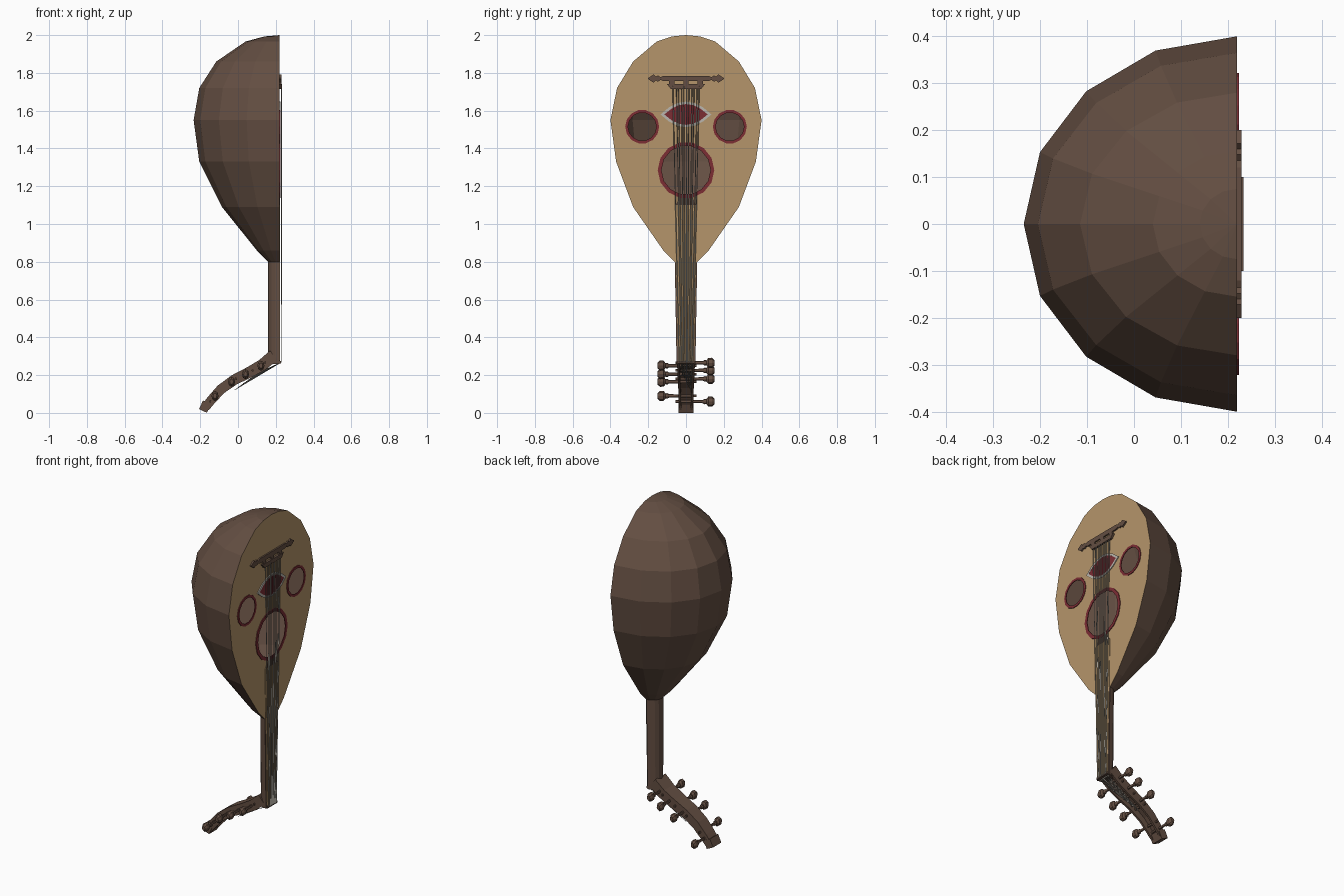
import bpy, bmesh, math
from mathutils import Vector

if "Cube" in bpy.data.objects:
    bpy.data.objects.remove(bpy.data.objects["Cube"])

FRONT = 0.22  # x of the soundboard plane


def material(name, r, g, b):
    m = bpy.data.materials.new(name)
    m.use_nodes = True
    m.diffuse_color = (r, g, b, 1)
    m.node_tree.nodes["Principled BSDF"].inputs["Base Color"].default_value = (r, g, b, 1)
    return m


BROWN = material("walnut brown", 0.125, 0.076, 0.054)
TAN = material("spruce tan", 0.46, 0.30, 0.145)
RED = material("rosette red", 0.20, 0.026, 0.034)
GREY = material("string grey", 0.33, 0.31, 0.27)
PALE = material("pale inlay", 0.50, 0.47, 0.42)


def finish(name, bm, *mats):
    bmesh.ops.recalc_face_normals(bm, faces=bm.faces)
    me = bpy.data.meshes.new(name)
    bm.to_mesh(me)
    bm.free()
    for m in mats:
        me.materials.append(m)
    ob = bpy.data.objects.new(name, me)
    bpy.context.collection.objects.link(ob)
    return ob


def loop(bm, pts):
    return [bm.verts.new(p) for p in pts]


def bridge_loops(bm, a, b, closed=True):
    n = len(a)
    for i in range(n if closed else n - 1):
        j = (i + 1) % n
        bm.faces.new((a[i], a[j], b[j], b[i]))


def half_ring(z, w, d, n=8):
    """Half ellipse behind the soundboard plane."""
    return [(FRONT - d * math.sin(math.pi * i / n), -w * math.cos(math.pi * i / n), z)
            for i in range(n + 1)]


def oval(y, z, r, n=14):
    return [(y + r * math.cos(2 * math.pi * i / n), z + r * math.sin(2 * math.pi * i / n))
            for i in range(n)]


def plate(name, outline, x, thick, mat, inner=None):
    """Thin plate lying on the front, optionally with an opening."""
    bm = bmesh.new()
    outer = loop(bm, [(x, y, z) for y, z in outline])
    if inner:
        bridge_loops(bm, outer, loop(bm, [(x, y, z) for y, z in inner]))
    else:
        bm.faces.new(outer)
    ext = bmesh.ops.extrude_face_region(bm, geom=bm.faces[:], use_keep_orig=True)
    bmesh.ops.translate(bm, vec=(thick, 0, 0),
                        verts=[g for g in ext["geom"] if isinstance(g, bmesh.types.BMVert)])
    return finish(name, bm, mat)


def rect(w, z0, z1, w1=None):
    w1 = w if w1 is None else w1
    return [(-w, z0), (w, z0), (w1, z1), (-w1, z1)]


# Bowl, rim and soundboard with open sound holes
HOLES = [(0, 1.285, 0.15, 0.13), (-0.232, 1.515, 0.09, 0.075), (0.232, 1.515, 0.09, 0.075)]
LEVELS = [(0.79, 0.05, 0.05), (0.86, 0.12, 0.12), (1.09, 0.28, 0.305), (1.33, 0.37, 0.425),
          (1.55, 0.40, 0.455), (1.72, 0.365, 0.425), (1.86, 0.28, 0.335),
          (1.966, 0.155, 0.18), (1.993, 0.075, 0.08)]
bm = bmesh.new()
rings = [loop(bm, half_ring(*lv)) for lv in LEVELS]
for a, b in zip(rings, rings[1:]):
    bridge_loops(bm, a, b, closed=False)
tip = bm.verts.new((FRONT, 0, 2.0))
for i in range(8):
    bm.faces.new((rings[-1][i], rings[-1][i + 1], tip))
bm.faces.new(rings[0])
front = bm.faces.new([r[-1] for r in rings] + [tip] + [r[0] for r in reversed(rings)])
bmesh.ops.inset_region(bm, faces=[front], thickness=0.027, use_even_offset=True)
edges = list(front.edges)
bmesh.ops.delete(bm, geom=[front], context='FACES_ONLY')
for y, z, ro, ri in HOLES:
    vs = loop(bm, [(FRONT, p, q) for p, q in oval(y, z, ri)])
    edges += [bm.edges.new((vs[i], vs[i - 1])) for i in range(len(vs))]
fill = bmesh.ops.triangle_fill(bm, use_beauty=True, use_dissolve=False, edges=edges, normal=(1, 0, 0))
for f in fill["geom"]:
    if isinstance(f, bmesh.types.BMFace):
        f.material_index = 1
finish("bowl_and_soundboard", bm, BROWN, TAN)

# Rosette rings round the holes
for k, (y, z, ro, ri) in enumerate(HOLES):
    plate(f"rosette_ring_{k + 1}", oval(y, z, ro), FRONT, 0.004, RED, oval(y, z, ri))


# Pointed oval inlay
def lens(w, h, n=6):
    ys = [-w + 2 * w * i / n for i in range(n + 1)]
    low = [(y, 1.58 - h * (1 - (y / w) ** 2)) for y in ys]
    up = [(y, 1.58 + h * (1 - (y / w) ** 2)) for y in reversed(ys[1:-1])]
    return low + up


plate("inlay_center", lens(0.115, 0.055), FRONT, 0.004, RED)
plate("inlay_border", lens(0.135, 0.068), FRONT, 0.005, PALE, lens(0.115, 0.055))

# Bridge with ornamental ends
half = [(0.12, 0.014), (0.135, 0.007), (0.148, 0.017), (0.16, 0.01), (0.172, 0.022), (0.2, 0.003)]
top = [(-y, 1.77 + h) for y, h in reversed(half)] + [(y, 1.77 + h) for y, h in half]
bottom = [(y, 1.77 - h) for y, h in reversed(half)] + [(-y, 1.77 - h) for y, h in half]
plate("bridge_bar", top + bottom, FRONT, 0.009, BROWN)
plate("bridge_tie_block", rect(0.08, 1.715, 1.74, 0.1), FRONT, 0.013, BROWN)
for y in (-0.075, 0, 0.075):
    plate("bridge_post", [(y + p, q) for p, q in rect(0.014, 1.735, 1.765)], FRONT, 0.009, BROWN)

# Neck and fingerboard
bm = bmesh.new()
a, b = loop(bm, half_ring(0.26, 0.05, 0.06)), loop(bm, half_ring(0.84, 0.06, 0.06))
bridge_loops(bm, a, b)
bm.faces.new(a)
bm.faces.new(b)
finish("neck", bm, BROWN)
plate("fingerboard", rect(0.042, 0.275, 1.10, 0.06), FRONT, 0.003, TAN)
plate("fingerboard_end", rect(0.055, 1.10, 1.14, 0.035), FRONT, 0.003, BROWN)
plate("nut", rect(0.046, 0.262, 0.275), FRONT, 0.008, BROWN)

# Curved pegbox, a channel open on its front side
PATH = [Vector((x, 0, z)) for x, z in ((0.19, 0.305), (0.13, 0.255), (0.06, 0.215), (-0.02, 0.175),
                                       (-0.09, 0.125), (-0.14, 0.07), (-0.172, 0.03))]
bm = bmesh.new()
prev = None
for i, p in enumerate(PATH):
    t = (PATH[min(i + 1, 6)] - PATH[max(i - 1, 0)]).normalized()
    n = Vector((-t.z, 0, t.x))
    w, h = 0.048 - 0.002 * i, 0.032 - 0.0015 * i
    v = w - 0.012
    sec = [(-w, h), (-w, -h), (w, -h), (w, h), (v, h), (v, -h * 0.4), (-v, -h * 0.4), (-v, h)]
    ring = loop(bm, [p + Vector((0, y, 0)) + n * q for y, q in sec])
    if prev:
        bridge_loops(bm, prev, ring)
    else:
        bm.faces.new(ring)
    prev = ring
bm.faces.new(prev)
finish("pegbox", bm, BROWN)

# Pegbox finial
bm = bmesh.new()
bmesh.ops.create_cube(bm, size=1)
finial = finish("pegbox_finial", bm, BROWN)
finial.scale = (0.046, 0.078, 0.05)
finial.location = (-0.175, 0, 0.033)
finial.rotation_euler = (0, math.radians(25), 0)


# Tuning pegs
def path_x(z):
    for p, q in zip(PATH, PATH[1:]):
        if q.z <= z <= p.z:
            return q.x + (p.x - q.x) * (z - q.z) / (p.z - q.z)
    return PATH[-1].x


PEG = [(-0.055, 0.007), (0.09, 0.009), (0.098, 0.015), (0.108, 0.013), (0.118, 0.026),
       (0.138, 0.027), (0.152, 0.014)]
for side, heights in ((1, (0.265, 0.225, 0.18, 0.06)), (-1, (0.25, 0.205, 0.165, 0.09))):
    for k, z in enumerate(heights):
        bm = bmesh.new()
        loops = [loop(bm, [(path_x(z) + 0.7 * p, side * y, z + q) for p, q in oval(0, 0, r, 8)])
                 for y, r in PEG]
        for a, b in zip(loops, loops[1:]):
            bridge_loops(bm, a, b)
        bm.faces.new(loops[0])
        bm.faces.new(loops[-1])
        finish(f"peg_{'left' if side > 0 else 'right'}_{k + 1}", bm, BROWN)

# Strings: five pairs and one single, running over the nut into the pegbox
offsets = [-1] + [c + s for c in (-0.64, -0.25, 0.14, 0.53, 0.92) for s in (-0.08, 0.08)]
for k, o in enumerate(offsets):
    bm = bmesh.new()
    pts = [(0.231, 0.07 * o, 1.73), (0.229, 0.036 * o, 0.268), (0.10 - 0.012 * k, 0.025 * o, 0.21 - 0.009 * k)]
    loops = [loop(bm, [(x + dx, y + dy, z) for dx, dy in oval(0, 0, 0.0022, 4)]) for x, y, z in pts]
    for a, b in zip(loops, loops[1:]):
        bridge_loops(bm, a, b)
    bm.faces.new(loops[0])
    bm.faces.new(loops[-1])
    finish(f"string_{k + 1}", bm, GREY)
